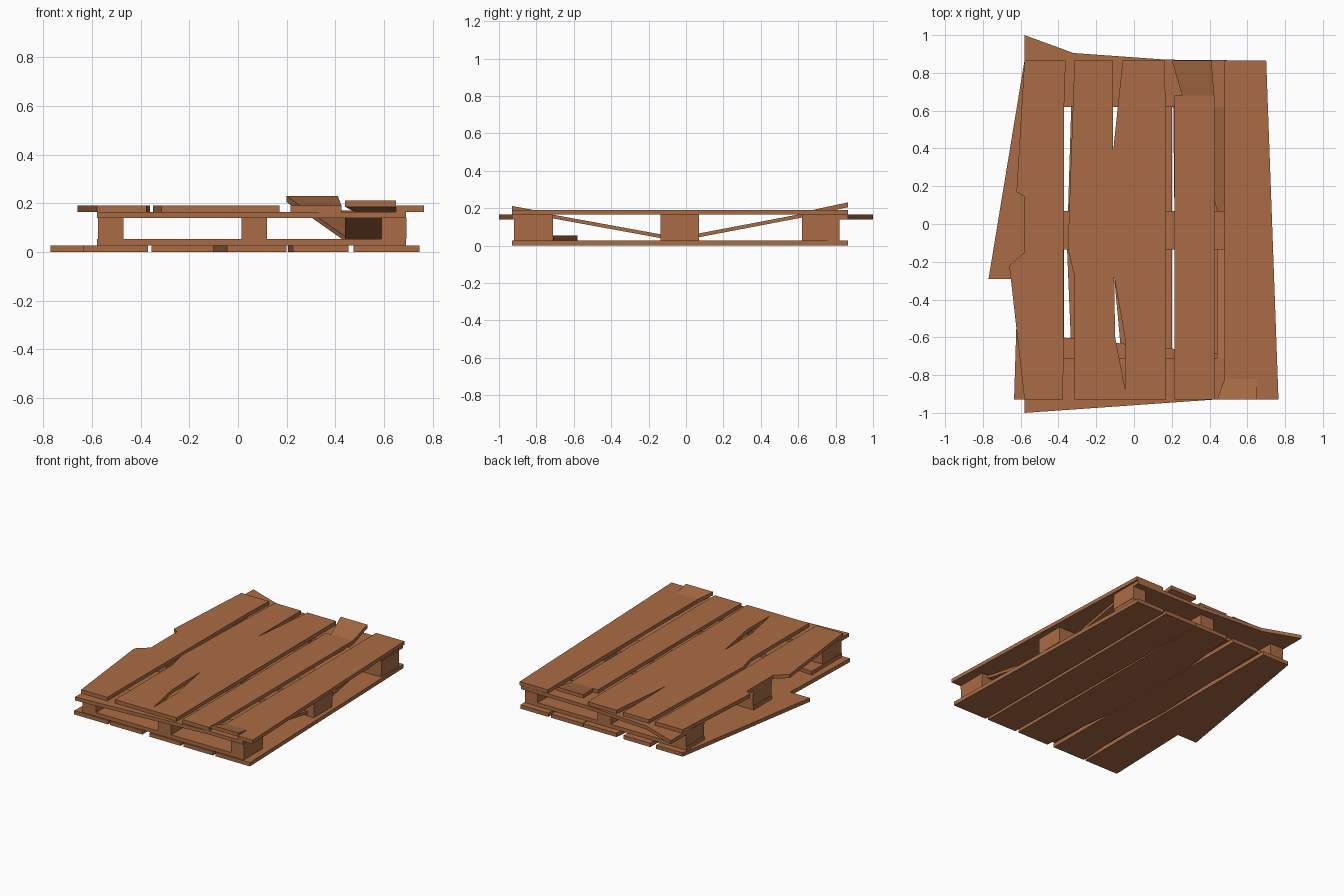
import bpy, bmesh

wood = bpy.data.materials.new("worn brown wood")
wood.diffuse_color = (0.40, 0.15, 0.058, 1)


def plank(name, outline, z0, z1):
    """Extrude a flat outline upward; an optional third value lifts that corner."""
    bm = bmesh.new()
    pts = [(p[0], p[1], p[2] if len(p) > 2 else 0) for p in outline]
    low = [bm.verts.new((x, y, z0 + d)) for x, y, d in pts]
    top = [bm.verts.new((x, y, z1 + d)) for x, y, d in pts]
    bm.faces.new(low[::-1])
    bm.faces.new(top)
    n = len(pts)
    for i in range(n):
        j = (i + 1) % n
        bm.faces.new((low[i], low[j], top[j], top[i]))
    bmesh.ops.recalc_face_normals(bm, faces=bm.faces)
    mesh = bpy.data.meshes.new(name)
    bm.to_mesh(mesh)
    bm.free()
    mesh.materials.append(wood)
    ob = bpy.data.objects.new(name, mesh)
    bpy.context.collection.objects.link(ob)
    return ob


def rect(x0, x1, y0, y1):
    return [(x0, y0), (x1, y0), (x1, y1), (x0, y1)]


F, B = -0.93, 0.865  # front and back ends of the boards

# bottom boards, the left one broken outward
bottom = [
    [(-0.635, F), (-0.37, F), (-0.37, B), (-0.58, B), (-0.77, -0.29), (-0.615, -0.29)],
    [(-0.355, F), (-0.1, F), (-0.115, B), (-0.325, B), (-0.355, -0.12), (-0.335, -0.6)],
    [(-0.045, F), (0.2, F), (0.2, B), (-0.06, B), (-0.11, 0.39), (-0.105, -0.28)],
    [(0.225, F), (0.455, F), (0.455, B), (0.205, B)],
    [(0.475, F), (0.745, F), (0.695, B), (0.475, B)],
]
for i, o in enumerate(bottom):
    plank(f"bottom_board_{i + 1}", o, 0, 0.027)

# lower cross boards
plank("lower_cross_front", [(-0.58, -0.92), (0.69, -0.92), (0.69, -0.71), (-0.58, -0.58)], 0.027, 0.053)
plank("lower_cross_middle", rect(-0.58, 0.69, -0.135, 0.07), 0.027, 0.053)
plank("lower_cross_back", rect(-0.58, 0.69, 0.62, 0.82), 0.027, 0.053)

# nine spacer blocks
for r, (y0, y1) in enumerate([(-0.92, -0.71), (-0.135, 0.07), (0.62, 0.82)]):
    for c, (x0, x1) in enumerate([(-0.575, -0.47), (0.015, 0.12), (0.59, 0.692)]):
        plank(f"block_{r + 1}_{c + 1}", rect(x0, x1, y0, y1), 0.053, 0.14)

# upper cross boards with splayed ends
plank("upper_cross_front", [(-0.58, -1.0), (0.42, F), (0.69, F), (0.69, -0.71), (-0.58, -0.71)], 0.14, 0.165)
plank("upper_cross_middle", rect(-0.58, 0.69, -0.135, 0.07), 0.14, 0.165)
plank("upper_cross_back", [(-0.58, 0.62), (0.69, 0.62), (0.69, B), (0.17, 0.87),
                           (-0.32, 0.905), (-0.58, 1.0)], 0.14, 0.165)

# top boards: chipped left board, two cracked boards, two with bent ends
top = [
    [(-0.58, F), (-0.375, F), (-0.37, 0.62), (-0.362, B), (-0.58, B),
     (-0.622, 0.17), (-0.58, 0.145), (-0.58, -0.15), (-0.66, -0.22)],
    [(-0.315, F), (-0.045, F), (-0.045, -0.88), (-0.1, -0.6), (-0.105, -0.28),
     (-0.11, 0.39), (-0.112, B), (-0.315, B), (-0.35, -0.13), (-0.315, -0.28)],
    [(-0.045, F), (0.17, F), (0.165, B), (-0.06, B), (-0.11, 0.39),
     (-0.105, -0.28), (-0.045, -0.62)],
    [(0.215, F), (0.425, F), (0.425, 0.68), (0.215, 0.68)],
    [(0.65, F), (0.765, F), (0.70, B), (0.48, B), (0.48, -0.82), (0.65, -0.82)],
]
for i, o in enumerate(top):
    plank(f"top_board_{i + 1}", o, 0.165, 0.191)
plank("lifted_back_end", [(0.255, 0.68), (0.425, 0.68), (0.41, B, 0.04), (0.2, B, 0.04)], 0.165, 0.191)
plank("lifted_front_end", [(0.44, F, 0.021), (0.65, F, 0.021), (0.65, -0.82), (0.48, -0.82)], 0.165, 0.191)

# fallen slats leaning inside the right bay
plank("front_slat", [(0.44, -0.71, 0.105), (0.64, -0.71, 0.105), (0.64, -0.135), (0.44, -0.135)], 0.04, 0.06)
plank("back_slat", [(0.44, 0.07), (0.64, 0.07), (0.64, 0.62, 0.105), (0.29, 0.62, 0.105)], 0.045, 0.065)
